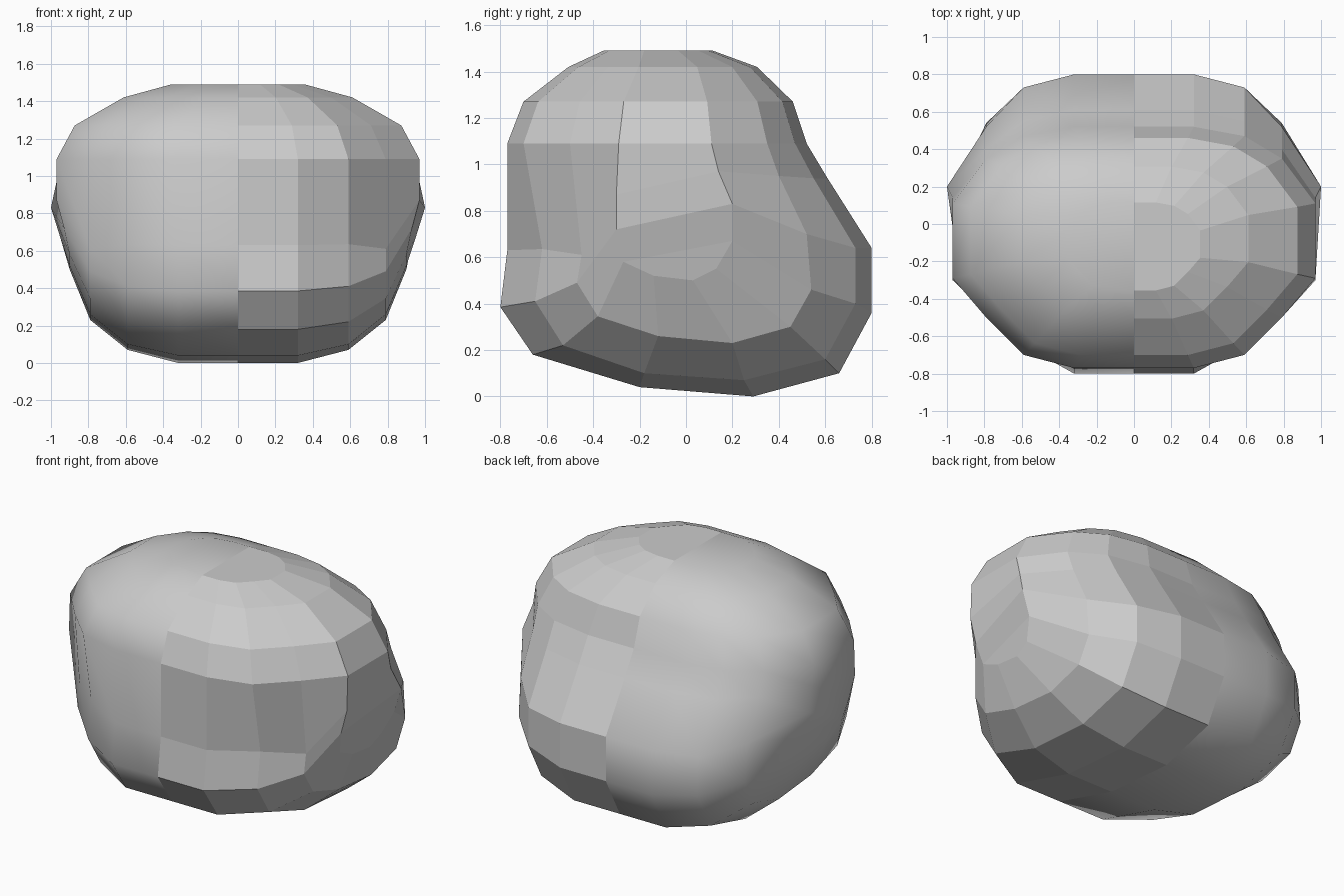
import bpy, bmesh

if "Cube" in bpy.data.objects:
    bpy.data.objects.remove(bpy.data.objects["Cube"])

# Lengthwise section curves (y, z): front brow, down, under the base, up the back
CENTRE = [(-.77, 1.09), (-.77, .63), (-.80, .385), (-.66, .18), (-.20, .04), (.29, 0),
          (.66, .10), (.80, .36), (.80, .64), (.61, .94), (.52, 1.09)]
MIDDLE = [(-.70, 1.09), (-.62, .635), (-.65, .41), (-.53, .22), (-.18, .10), (.25, .07),
          (.60, .16), (.73, .40), (.73, .64), (.55, .94), (.47, 1.09)]
OUTER = [(-.50, 1.09), (-.45, .61), (-.47, .49), (-.38, .345), (-.12, .26), (.20, .23),
         (.45, .30), (.54, .46), (.52, .70), (.40, .95), (.35, 1.09)]
SIDE = [(-.29, 1.09), (-.30, .87), (-.30, .72), (-.27, .58), (-.14, .52), (.03, .50),
        (.13, .55), (.20, .67), (.20, .83), (.14, .97), (.11, 1.09)]
SIDE_X = [.97, .97, .93, .90, .90, .90, .91, .95, 1.0, .97, .97]
# Crown rings: height, scale of the brow ring, centre y
CROWN = [(1.27, .90, -.12), (1.42, .63, -.10), (1.49, .365, -.12)]
BROW_Y = -.125


def section(points, xs):
    return [(x, y, z) for x, (y, z) in zip(xs, points)]


def build_half(bm, sign):
    smooth = sign < 0

    def verts(points):
        return [bm.verts.new((sign * x, y, z)) for x, y, z in points]

    def face(vs):
        bm.faces.new(vs if sign > 0 else vs[::-1]).smooth = smooth

    def bridge(a, b):
        for i in range(len(a) - 1):
            face([a[i], b[i], b[i + 1], a[i + 1]])

    # Lower body: strips between neighbouring sections
    cols = [verts(section(CENTRE, [0] * 11)), verts(section(CENTRE, [.32] * 11)),
            verts(section(MIDDLE, [.59] * 11)), verts(section(OUTER, [.79] * 11)),
            verts(section(SIDE, SIDE_X))]
    for a, b in zip(cols, cols[1:]):
        bridge(a, b)

    # Side panel closing the outermost section
    s = cols[-1]
    bridge(s[:4], s[:6:-1])
    face(s[3:8][::-1])

    # Crown: shrinking rings and a flat cap
    brow = [c[0] for c in cols] + [c[-1] for c in cols[::-1]]
    ring = brow
    for z, k, cy in CROWN:
        upper = verts([(abs(v.co.x) * k, cy + (v.co.y - BROW_Y) * k, z) for v in brow])
        bridge(upper, ring)
        ring = upper
    face(ring)


# Faceted right half, smooth left half, welded on the centre line
bm = bmesh.new()
for sign in (1, -1):
    build_half(bm, sign)
bmesh.ops.remove_doubles(bm, verts=bm.verts, dist=.0005)
bmesh.ops.recalc_face_normals(bm, faces=bm.faces)
mesh = bpy.data.meshes.new("rounded_body")
bm.to_mesh(mesh)
bm.free()
bpy.context.collection.objects.link(bpy.data.objects.new("rounded_body", mesh))
